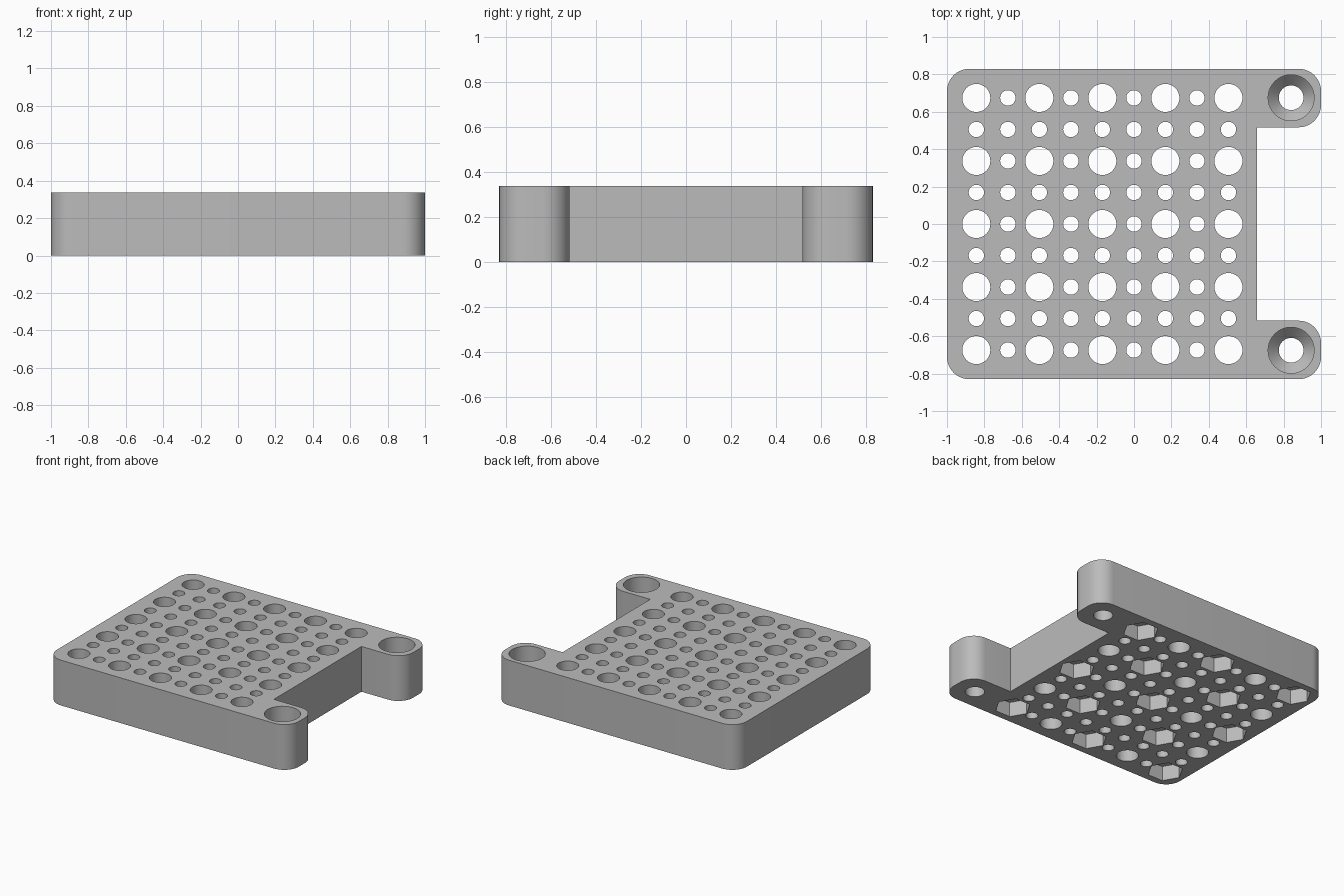
import bpy, bmesh
from math import cos, sin, pi, radians

if "Cube" in bpy.data.objects:
    bpy.data.objects.remove(bpy.data.objects["Cube"])

HEIGHT, HALF_Y, CORNER = 0.338, 0.83, 0.12
TAB_X, TAB_Y = 0.84, 0.675
PITCH = 0.1685

grey = bpy.data.materials.new("plain_grey")
grey.use_nodes = True
colour = (0.5, 0.5, 0.5, 1)
grey.diffuse_color = colour
grey.node_tree.nodes["Principled BSDF"].inputs["Base Color"].default_value = colour


def make_object(name, bm):
    bmesh.ops.recalc_face_normals(bm, faces=bm.faces)
    mesh = bpy.data.meshes.new(name)
    bm.to_mesh(mesh)
    bm.free()
    mesh.materials.append(grey)
    obj = bpy.data.objects.new(name, mesh)
    bpy.context.collection.objects.link(obj)
    return obj


def add_lathe(bm, x, y, rings, sides):
    """Closed solid through (radius, z) rings, with its first corner on +x."""
    loops = [[bm.verts.new((x + r * cos(2 * pi * k / sides),
                            y + r * sin(2 * pi * k / sides), z))
              for k in range(sides)] for r, z in rings]
    for low, high in zip(loops, loops[1:]):
        for k in range(sides):
            n = (k + 1) % sides
            bm.faces.new((low[k], low[n], high[n], high[k]))
    bm.faces.new(loops[0][::-1])
    bm.faces.new(loops[-1])


def arc(cx, cy, start, steps=10):
    return [(cx + CORNER * cos(radians(start + 90 * k / steps)),
             cy + CORNER * sin(radians(start + 90 * k / steps)))
            for k in range(steps + 1)]


# Plate outline: rounded outer corners and two tabs beside a square notch
out, top = 1 - CORNER, HALF_Y - CORNER
notch_x, notch_y = 0.658, 0.517
outline = (arc(-out, top, 90) + arc(-out, -top, 180) + arc(out, -top, 270)
           + arc(out, -notch_y - CORNER, 0)
           + [(notch_x, -notch_y), (notch_x, notch_y)]
           + arc(out, notch_y + CORNER, 270) + arc(out, top, 0))
bm = bmesh.new()
base = bm.faces.new([bm.verts.new((x, y, 0)) for x, y in outline])
side = bmesh.ops.extrude_face_region(bm, geom=[base])
bmesh.ops.translate(bm, vec=(0, 0, HEIGHT),
                    verts=[v for v in side["geom"] if isinstance(v, bmesh.types.BMVert)])
plate = make_object("mounting_plate", bm)

# Grid of through holes, large ones on every second row and column
bores, pockets = bmesh.new(), bmesh.new()
for i in range(9):
    for j in range(9):
        x, y = -0.843 + PITCH * i, PITCH * (j - 4)
        large = i % 2 == 0 and j % 2 == 0
        radius = 0.075 if large else 0.041
        add_lathe(bores, x, y, [(radius, -0.1), (radius, HEIGHT + 0.1)], 32)
        # Hexagonal nut pockets under alternate large holes
        if large and (i + j) % 4 == 0:
            add_lathe(pockets, x, y, [(0.122, -0.1), (0.122, 0.11)], 6)

# Recessed screw holes in the tabs
for y in (-TAB_Y, TAB_Y):
    add_lathe(bores, TAB_X, y, [(0.066, -0.1), (0.066, 0.14), (0.123, 0.2),
                                (0.123, HEIGHT + 0.1)], 40)

# Cut everything out of the plate
bpy.context.view_layer.objects.active = plate
plate.select_set(True)
for name, cutter_mesh in (("hole_cutter", bores), ("pocket_cutter", pockets)):
    cutter = make_object(name, cutter_mesh)
    cutter.hide_render = True
    cut = plate.modifiers.new(name, "BOOLEAN")
    cut.operation = "DIFFERENCE"
    cut.solver = "EXACT"
    cut.object = cutter
    bpy.ops.object.modifier_apply(modifier=cut.name)
    bpy.data.objects.remove(cutter)

bpy.ops.object.shade_smooth_by_angle(angle=radians(30))
